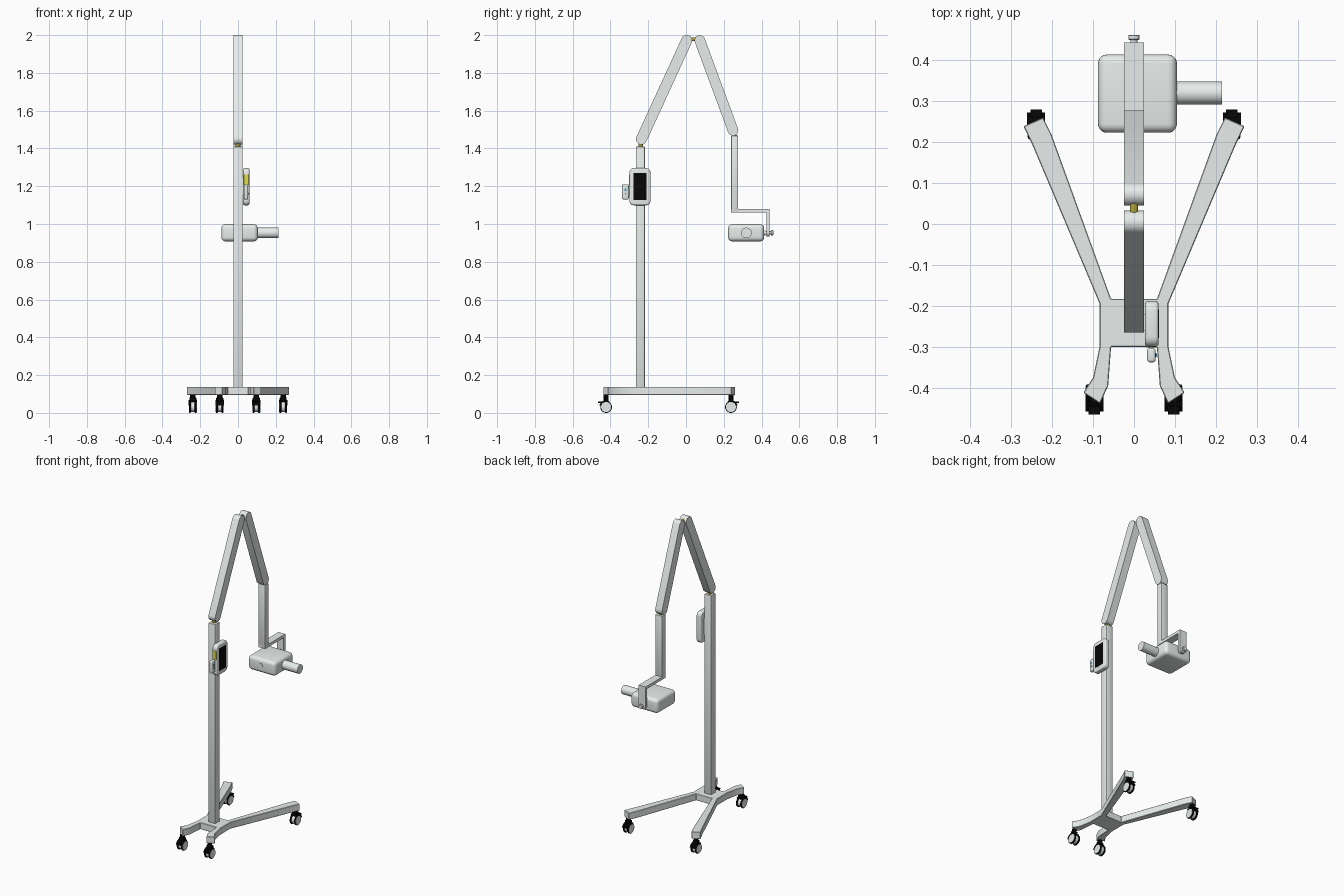
import bpy, bmesh, math
from mathutils import Vector, Matrix

if "Cube" in bpy.data.objects:
    bpy.data.objects.remove(bpy.data.objects["Cube"])


def material(name, rgb):
    m = bpy.data.materials.new(name)
    m.diffuse_color = (*rgb, 1)
    m.use_nodes = True
    m.node_tree.nodes["Principled BSDF"].inputs["Base Color"].default_value = m.diffuse_color
    return m


PALE = material("pale_enamel", (0.80, 0.85, 0.83))
BLACK = material("black", (0.002, 0.002, 0.002))
BRASS = material("brass", (0.45, 0.38, 0.04))
YELLOW = material("yellow", (0.75, 0.72, 0.06))
BLUE = material("blue", (0.05, 0.35, 0.6))


def finish(name, bm, bevel=0, segs=1, mat=PALE):
    bmesh.ops.recalc_face_normals(bm, faces=bm.faces[:])
    if bevel:
        edges = [e for e in bm.edges if e.calc_face_angle(0) > math.radians(40)]
        bmesh.ops.bevel(bm, geom=edges, offset=bevel, segments=segs,
                        profile=0.5, affect='EDGES', clamp_overlap=True)
    me = bpy.data.meshes.new(name)
    bm.to_mesh(me)
    bm.free()
    ob = bpy.data.objects.new(name, me)
    bpy.context.collection.objects.link(ob)
    me.materials.append(mat)
    return ob


def box(name, lo, hi, **kw):
    bm = bmesh.new()
    lo, hi = Vector(lo), Vector(hi)
    bmesh.ops.create_cube(bm, size=1)
    bmesh.ops.scale(bm, vec=hi - lo, verts=bm.verts)
    bmesh.ops.translate(bm, vec=(lo + hi) / 2, verts=bm.verts)
    return finish(name, bm, **kw)


def rod(name, a, b, r, sides=32, **kw):
    bm = bmesh.new()
    a, b = Vector(a), Vector(b)
    rot = (b - a).to_track_quat('Z', 'Y').to_matrix().to_4x4()
    bmesh.ops.create_cone(bm, cap_ends=True, segments=sides, radius1=r, radius2=r,
                          depth=(b - a).length,
                          matrix=Matrix.Translation((a + b) / 2) @ rot)
    return finish(name, bm, **kw)


def prism(name, pts, offset, **kw):
    """Extrude a planar outline of 3D points by an offset."""
    bm = bmesh.new()
    f = bm.faces.new([bm.verts.new(p) for p in pts])
    new = bmesh.ops.extrude_face_region(bm, geom=[f])["geom"]
    verts = [v for v in new if isinstance(v, bmesh.types.BMVert)]
    bmesh.ops.translate(bm, vec=offset, verts=verts)
    # close the starting cap if the extrusion consumed it
    if len(bm.faces) < len(pts) + 2:
        bm.faces.new([v for v in bm.verts if v not in verts])
    return finish(name, bm, **kw)


def arc(cy, cz, r, a0, a1, n=10):
    return [(cy + r * math.cos(a0 + (a1 - a0) * i / n),
             cz + r * math.sin(a0 + (a1 - a0) * i / n)) for i in range(n + 1)]


def arm(name, p, q, r):
    """Flat bar with round ends, lying in the y-z plane."""
    t = math.atan2(q[1] - p[1], q[0] - p[0])
    h = math.pi / 2
    prof = arc(*q, r, t - h, t + h) + arc(*p, r, t + h, t + 3 * h)
    prism(name, [(-W, y, z) for y, z in prof], (2 * W, 0, 0))


W = 0.024  # half width of column and arms

# rolling base: mirrored outline with two long and two short legs
half = [(0.056, -0.183), (0.202, 0.22), (0.222, 0.26), (0.27, 0.239), (0.249, 0.195),
        (0.084, -0.195), (0.084, -0.299), (0.10, -0.375), (0.124, -0.412),
        (0.083, -0.439), (0.063, -0.395), (0.056, -0.300)]
outline = half + [(-x, y) for x, y in reversed(half)]
prism("base_frame", [(x, y, 0.095) for x, y in outline], (0, 0, 0.043), bevel=0.002)

# casters: twin wheels, light hubs, black housing, hood and brake tab
for end, cx, cy, d in (("front", 0.239, 0.238, 1), ("rear", 0.097, -0.423, -1)):
    for s in (-1, 1):
        tag = f"{end}_{'left' if s < 0 else 'right'}"
        x, zc, r = cx * s, 0.031, 0.031
        for k in (-1, 1):
            rod(f"caster_tyre_{tag}", (x + 0.010 * k, cy, zc), (x + 0.020 * k, cy, zc),
                r, mat=BLACK, bevel=0.002)
            rod(f"caster_hub_{tag}", (x + 0.019 * k, cy, zc), (x + 0.0215 * k, cy, zc), 0.027)
        rod(f"caster_core_{tag}", (x - 0.011, cy, zc), (x + 0.011, cy, zc), 0.026)
        hood = (arc(0, 0, 0.036, math.radians(15), math.radians(120)) +
                arc(0, 0, 0.030, math.radians(120), math.radians(15)))
        prism(f"caster_hood_{tag}", [(x - 0.022, cy + d * u, zc + v) for u, v in hood],
              (0.044, 0, 0), mat=BLACK)
        box(f"caster_housing_{tag}", (x - 0.019, cy - 0.012, 0.06),
            (x + 0.019, cy + 0.012, 0.083), mat=BLACK, bevel=0.004)
        rod(f"caster_stem_{tag}", (x, cy, 0.06), (x, cy, 0.097), 0.014, sides=20, mat=BLACK)
        y0, y1 = sorted((cy + d * 0.02, cy + d * 0.042))
        box(f"brake_tab_{tag}", (x - 0.014, y0, 0.052), (x + 0.014, y1, 0.059), mat=BLACK)

# column, folding arms and brass pivots
box("column", (-W, -0.265, 0.13), (W, -0.218, 1.41), bevel=0.004, segs=2)
arm("lower_arm", (-0.236, 1.449), (0.004, 1.972), 0.029)
arm("upper_arm", (0.073, 1.972), (0.249, 1.496), 0.028)
rod("column_pivot", (0, -0.24, 1.40), (0, -0.24, 1.435), 0.012, mat=BRASS)
rod("elbow_pivot", (0, 0.02, 1.978), (0, 0.055, 1.978), 0.010, mat=BRASS)
rod("wrist_pivot", (0, 0.255, 1.46), (0, 0.255, 1.485), 0.012, mat=BRASS)

# hanging bracket: post, shelf, and drop plate with round end
box("hanging_post", (-W, 0.239, 1.063), (W, 0.276, 1.468), bevel=0.003, segs=2)
box("bracket_shelf", (-W, 0.239, 1.062), (W, 0.443, 1.080))
drop = [(-W, 1.08)] + arc(0, 0.957, W, math.pi, 2 * math.pi, 14) + [(W, 1.08)]
prism("bracket_plate", [(x, 0.426, z) for x, z in drop], (0, 0.017, 0))
rod("bracket_bolt", (0, 0.40, 0.953), (0, 0.452, 0.953), 0.009)
rod("bolt_head", (0, 0.450, 0.953), (0, 0.462, 0.953), 0.014, bevel=0.002)
rod("bracket_spacer", (0, 0.41, 0.953), (0, 0.421, 0.953), 0.013)

# emitter head with side tube and front dial
box("emitter_head", (-0.088, 0.223, 0.908), (0.105, 0.414, 0.999), bevel=0.022, segs=5)
rod("emitter_tube", (0.09, 0.32, 0.953), (0.215, 0.32, 0.953), 0.028, sides=40)
rod("head_dial", (0, 0.230, 0.953), (0, 0.2215, 0.953), 0.019)

# control panel on the column
prof = []
for i, (y, z) in enumerate(((-0.212, 1.272), (-0.276, 1.272), (-0.276, 1.123), (-0.212, 1.123))):
    prof += arc(y, z, 0.024, i * math.pi / 2, (i + 1) * math.pi / 2, 6)
prism("panel_case", [(0.027, y, z) for y, z in prof], (0.033, 0, 0), bevel=0.008, segs=4)
box("panel_screen", (0.058, -0.279, 1.127), (0.0608, -0.209, 1.270), mat=BLACK)
box("panel_mount", (0.02, -0.262, 1.15), (0.03, -0.22, 1.25))
box("panel_label", (0.031, -0.3015, 1.205), (0.056, -0.296, 1.262), mat=YELLOW)

# hand remote beside the panel
box("hand_remote", (0.032, -0.338, 1.130), (0.053, -0.303, 1.210), bevel=0.007, segs=4)
box("remote_clip", (0.037, -0.308, 1.15), (0.048, -0.296, 1.19))
box("remote_display", (0.051, -0.326, 1.174), (0.0535, -0.315, 1.188), mat=BLUE)
rod("remote_button", (0.051, -0.320, 1.160), (0.056, -0.320, 1.160), 0.004, sides=20, mat=BLUE)

# smooth curved surfaces, keep hard edges
bpy.ops.object.select_all(action='SELECT')
bpy.context.view_layer.objects.active = bpy.context.selected_objects[0]
bpy.ops.object.shade_smooth_by_angle(angle=math.radians(30))
